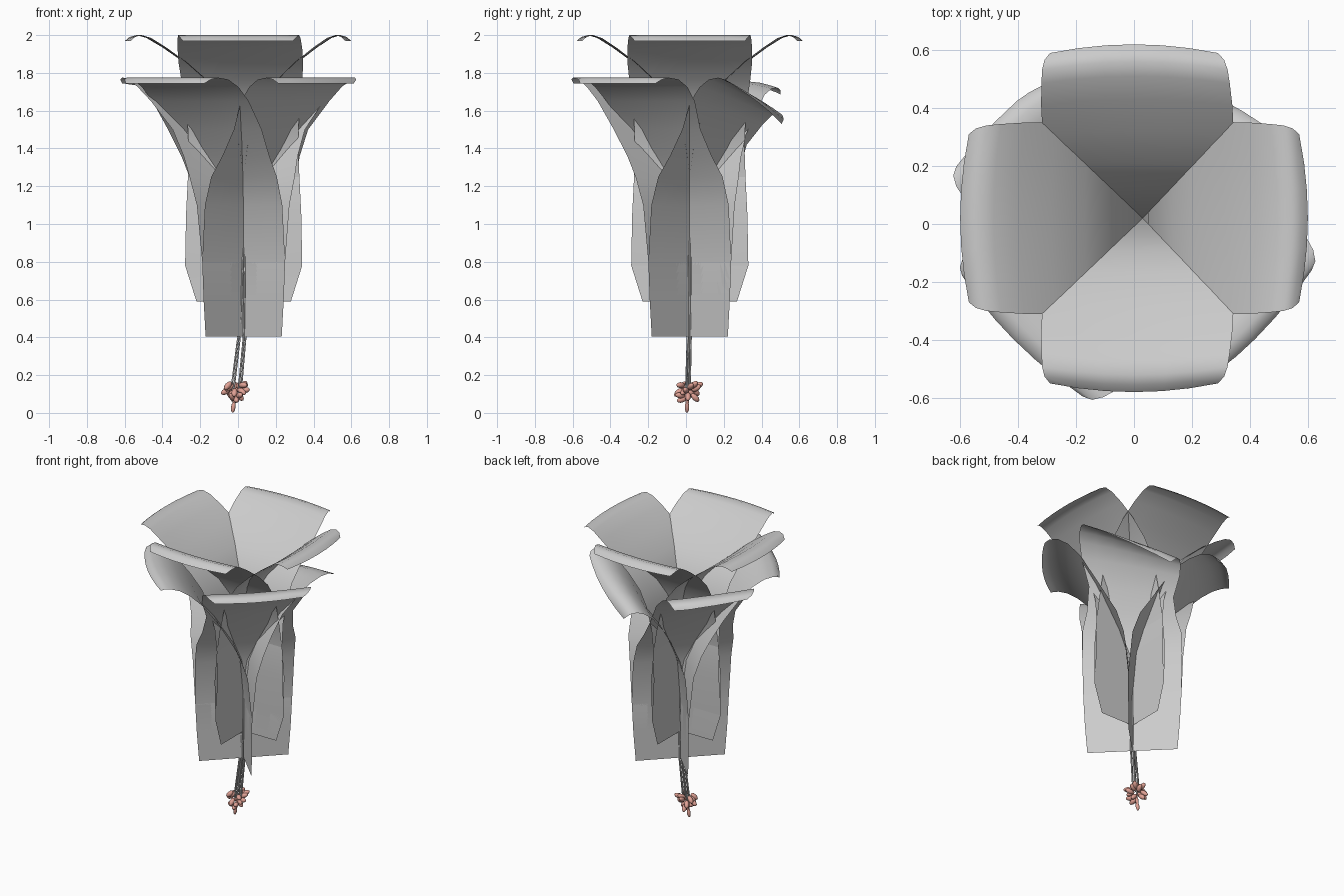
import bpy, math, random
from mathutils import Vector

if "Cube" in bpy.data.objects:
    bpy.data.objects.remove(bpy.data.objects["Cube"])

random.seed(4)

# Petal profiles from base to rim: (distance from axis, height, half width)
INNER = [(0.00, 0.59, 0.25), (0.00, 0.78, 0.31), (-0.01, 1.05, 0.305), (0.0, 1.25, 0.295),
         (0.02, 1.40, 0.29), (0.06, 1.55, 0.295), (0.11, 1.66, 0.305), (0.19, 1.76, 0.32),
         (0.30, 1.855, 0.33), (0.41, 1.935, 0.33), (0.49, 1.985, 0.325), (0.54, 2.0, 0.32),
         (0.575, 1.99, 0.31), (0.60, 1.968, 0.29)]
OUTER = [(0.00, 0.405, 0.285), (0.00, 0.60, 0.30), (0.00, 0.80, 0.31), (0.03, 1.10, 0.32),
         (0.08, 1.25, 0.33), (0.14, 1.36, 0.335), (0.22, 1.50, 0.36), (0.33, 1.65, 0.375),
         (0.41, 1.725, 0.38), (0.48, 1.765, 0.375), (0.54, 1.775, 0.36), (0.575, 1.765, 0.34),
         (0.59, 1.745, 0.31)]
COLS = 6


def petal(name, profile, angle, droop=0, left=1, right=1, neck=0):
    """A sheet standing near the axis that flares outward; droop tilts one corner
    down, left and right scale the halves of the rim, neck pinches below it."""
    a = math.radians(angle)
    out = Vector((math.cos(a), math.sin(a), 0))
    side = Vector((-math.sin(a), math.cos(a), 0))
    verts, faces = [], []
    for r, z, w in profile:
        flare = max(0, r) / 0.6
        w *= 1 - neck * math.exp(-((z - 1.48) / 0.16) ** 2)
        for c in range(COLS + 1):
            u = 2 * c / COLS - 1
            tilt = flare * abs(droop) * (1 + u * (1 if droop > 0 else -1))
            radius = r - 0.03 * flare * u * u - 0.6 * tilt
            k = 1 + ((right if u > 0 else left) - 1) * min(1, flare * 1.4)
            p = out * radius + side * w * u * k
            verts.append((p.x + 0.03 * (1 - flare), p.y + 0.02, z - tilt))
    n = COLS + 1
    for i in range(len(profile) - 1):
        for c in range(COLS):
            k = i * n + c
            faces.append((k, k + 1, k + n + 1, k + n))
    me = bpy.data.meshes.new(name)
    me.from_pydata(verts, [], faces)
    me.shade_smooth()
    ob = bpy.data.objects.new(name, me)
    bpy.context.collection.objects.link(ob)
    return ob


# Four upright inner petals on the axes
for i in range(4):
    petal(f"inner_petal_{i + 1}", INNER, 90 * i)

# Four outer petals on the diagonals: (droop, left, right, neck)
RIM = [(0.11, 0.84, 0.84, 0.2), (-0.03, 0.5, 1, 0.15), (0, 0.9, 1, 0), (0, 0.85, 1, 0.2)]
for i, shape in enumerate(RIM):
    petal(f"outer_petal_{i + 1}", OUTER, 45 + 90 * i, *shape)

pink = bpy.data.materials.new("anther_pink")
pink.diffuse_color = (0.75, 0.36, 0.30, 1)
pink.use_nodes = True
pink.node_tree.nodes["Principled BSDF"].inputs["Base Color"].default_value = pink.diffuse_color


def anther(name, loc, direction, length=0.028, radius=0.016):
    bpy.ops.mesh.primitive_uv_sphere_add(segments=10, ring_count=6, location=loc)
    ob = bpy.context.object
    ob.name = name
    ob.scale = (radius, radius, length)
    ob.rotation_mode = 'QUATERNION'
    ob.rotation_quaternion = Vector(direction).to_track_quat('Z', 'Y')
    ob.data.materials.append(pink)
    bpy.ops.object.shade_smooth()


# Thin filaments hanging out of the base
for i in range(6):
    a = math.tau * i / 6
    dx, dy = math.cos(a), math.sin(a)
    cu = bpy.data.curves.new(f"filament_{i + 1}", 'CURVE')
    cu.dimensions = '3D'
    cu.bevel_depth = 0.005
    cu.bevel_resolution = 1
    cu.use_fill_caps = True
    sp = cu.splines.new('POLY')
    pts = [(0.035 + 0.008 * dx, 0.02 + 0.008 * dy, 0.95),
           (0.02 + 0.02 * dx, 0.017 + 0.01 * dy, 0.40),
           (-0.01 + 0.026 * dx, 0.01 + 0.012 * dy, 0.12)]
    sp.points.add(len(pts) - 1)
    for p, co in zip(sp.points, pts):
        p.co = (*co, 1)
    bpy.context.collection.objects.link(bpy.data.objects.new(f"filament_{i + 1}", cu))

# Cluster of anthers fanned around the filament ends
for i in range(20):
    a = i * 2.4
    r = 0.02 + 0.036 * math.sqrt(i / 20)
    z = 0.11 + random.uniform(-0.045, 0.045)
    d = (math.cos(a), math.sin(a), random.uniform(-1.2, 0.9))
    anther(f"anther_{i + 1}", (-0.012 + r * d[0], 0.01 + r * d[1], z), d)

# Central tip reaching the ground
anther("pistil_tip", (-0.025, 0.005, 0.030), (0.15, 0, 1), 0.03, 0.012)
anther("pistil_neck", (-0.018, 0.007, 0.07), (0.15, 0, 1), 0.035, 0.010)
